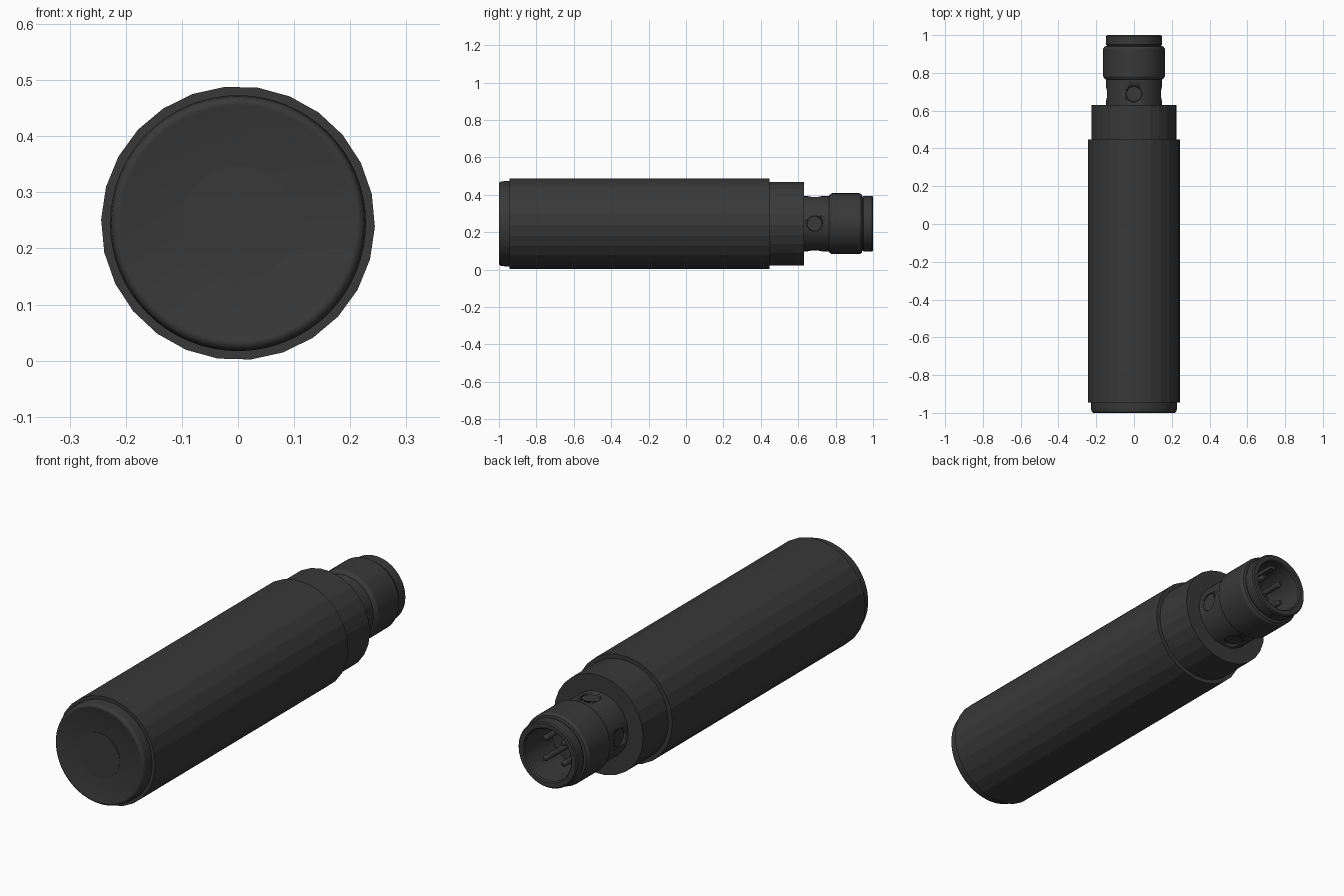
import bpy, bmesh, math
from mathutils import Matrix, Vector

if "Cube" in bpy.data.objects:
    bpy.data.objects.remove(bpy.data.objects["Cube"])

ZC = 0.245  # height of the sensor axis


def finish(name, bm, smooth):
    bmesh.ops.remove_doubles(bm, verts=bm.verts, dist=1e-5)
    bmesh.ops.recalc_face_normals(bm, faces=bm.faces)
    me = bpy.data.meshes.new(name)
    bm.to_mesh(me)
    bm.free()
    ob = bpy.data.objects.new(name, me)
    bpy.context.collection.objects.link(ob)
    if smooth:
        bpy.ops.object.select_all(action='DESELECT')
        bpy.context.view_layer.objects.active = ob
        ob.select_set(True)
        bpy.ops.object.shade_smooth_by_angle(angle=math.radians(smooth))
    return ob


def lathe(name, profile, sides=64, phase=0.0, smooth=25, centre=(0, ZC)):
    """Spin (radius, y) points around an axis parallel to y."""
    bm = bmesh.new()
    rings = []
    for r, y in profile:
        ring = []
        for i in range(sides):
            a = phase + 2 * math.pi * i / sides
            ring.append(bm.verts.new((centre[0] + r * math.cos(a), y, centre[1] + r * math.sin(a))))
        rings.append(ring)
    for a, b in zip(rings, rings[1:]):
        for i in range(sides):
            j = (i + 1) % sides
            bm.faces.new((a[i], a[j], b[j], b[i]))
    return finish(name, bm, smooth)


def radial_discs(name, radius, r0, r1, y, smooth=25):
    """Four short cylinders pointing out from the axis at one y station."""
    bm = bmesh.new()
    for k in range(4):
        rot = Matrix.Rotation(k * math.pi / 2, 4, 'Y')
        m = Matrix.Translation((0, y, ZC)) @ rot @ Matrix.Translation((0, 0, (r0 + r1) / 2))
        bmesh.ops.create_cone(bm, cap_ends=True, segments=32, radius1=radius,
                              radius2=radius, depth=r1 - r0, matrix=m)
    return finish(name, bm, smooth)


# Faceted main barrel and rear collar
start = math.radians(-1.5)
lathe("barrel", [(0, -0.945), (0.244, -0.945), (0.244, 0.447), (0, 0.447)], 26, start, 0)
lathe("rear_collar", [(0, 0.40), (0.225, 0.40), (0.225, 0.63), (0, 0.63)], 26, start, 0)

# Rounded sensing cap with a central disc
edge = [(0.212 + 0.014 * math.sin(t), -0.986 - 0.014 * math.cos(t))
        for t in (i * math.pi / 12 for i in range(7))]
lathe("sensing_cap", [(0, -0.9985), (0.208, -0.9985)] + edge
      + [(0.228, -0.965), (0.228, -0.94), (0, -0.94)], 64, smooth=40)
lathe("cap_disc", [(0, -1.0), (0.102, -1.0), (0.102, -0.99), (0, -0.99)])

# Connector: neck, threaded ring, nose and open bore
connector = lathe("connector_shell", [
    (0, 0.62), (0.149, 0.62), (0.149, 0.765), (0.155, 0.768), (0.163, 0.780),
    (0.163, 0.928), (0.155, 0.940), (0.143, 0.943), (0.148, 0.950),
    (0.148, 0.995), (0.143, 1.0), (0.122, 1.0), (0.117, 0.994),
    (0.117, 0.80), (0, 0.80)])

# Four indicator windows recessed into the neck
cutter = radial_discs("window_cutter", 0.042, 0.128, 0.2, 0.688)
cutter.hide_render = True
cutter.hide_viewport = True
mod = connector.modifiers.new("windows", 'BOOLEAN')
mod.operation = 'DIFFERENCE'
mod.solver = 'EXACT'
mod.object = cutter
radial_discs("indicator_windows", 0.040, 0.12, 0.139, 0.688)

# Contact pins inside the bore
for k in range(4):
    a = math.pi / 4 + k * math.pi / 2
    lathe(f"contact_pin_{k + 1}", [(0, 0.79), (0.013, 0.79), (0.013, 0.945), (0.007, 0.957), (0, 0.957)],
          16, centre=(0.066 * math.cos(a), ZC + 0.066 * math.sin(a)))

# Keying ridge on the bore wall
bm = bmesh.new()
bmesh.ops.create_cube(bm, size=1, matrix=Matrix.Translation((0, 0.875, ZC + 0.112))
                      @ Matrix.Diagonal(Vector((0.026, 0.17, 0.022, 1))))
finish("key_ridge", bm, 0)

# Dark plastic finish
dark = bpy.data.materials.new("dark_grey")
dark.diffuse_color = (0.04, 0.04, 0.04, 1)
dark.use_nodes = True
dark.node_tree.nodes["Principled BSDF"].inputs["Base Color"].default_value = dark.diffuse_color
for ob in bpy.data.objects:
    ob.data.materials.append(dark)
